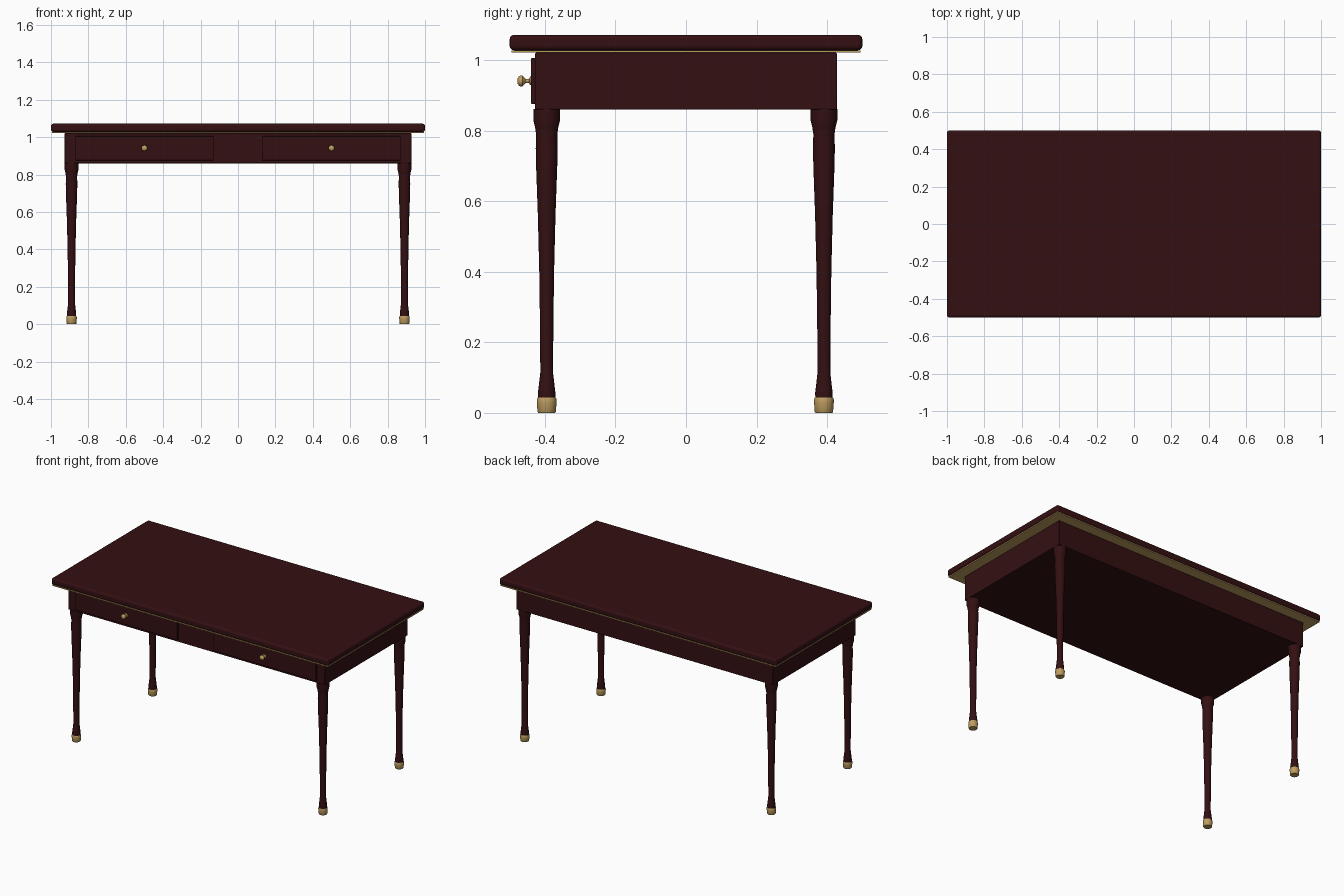
import bpy
import math

cube = bpy.data.objects.get("Cube")
if cube:
    bpy.data.objects.remove(cube, do_unlink=True)


def material(name, colour, rough):
    m = bpy.data.materials.new(name)
    m.use_nodes = True
    m.diffuse_color = (*colour, 1)
    bsdf = m.node_tree.nodes["Principled BSDF"]
    bsdf.inputs["Base Color"].default_value = (*colour, 1)
    bsdf.inputs["Roughness"].default_value = rough
    return m


WOOD = material("dark mahogany", (0.034, 0.005, 0.006), 0.5)
BRASS = material("aged brass", (0.52, 0.34, 0.12), 0.4)


def box(name, x, y, z, mat, bevel=0, segments=3):
    """Box from (min, max) pairs, with optional rounded edges."""
    centre = [(a + b) / 2 for a, b in (x, y, z)]
    bpy.ops.mesh.primitive_cube_add(size=1, location=centre)
    ob = bpy.context.object
    ob.name = name
    ob.scale = [b - a for a, b in (x, y, z)]
    bpy.ops.object.transform_apply(location=False, rotation=False, scale=True)
    ob.data.materials.append(mat)
    if bevel:
        mod = ob.modifiers.new("rounded edges", "BEVEL")
        mod.width = bevel
        mod.segments = segments
        bpy.ops.object.shade_smooth_by_angle(angle=math.radians(35))
    return ob


def turned(name, profile, location, mat, sides=32, tilt=0):
    """Closed solid of revolution from (radius, height) points."""
    verts, faces = [], []
    for r, h in profile:
        for i in range(sides):
            a = 2 * math.pi * i / sides
            verts.append((r * math.cos(a), r * math.sin(a), h))
    for k in range(len(profile) - 1):
        for i in range(sides):
            j = (i + 1) % sides
            lo, hi = k * sides, (k + 1) * sides
            faces.append((lo + i, lo + j, hi + j, hi + i))
    faces.append(tuple(reversed(range(sides))))
    faces.append(tuple(range(len(verts) - sides, len(verts))))
    mesh = bpy.data.meshes.new(name)
    mesh.from_pydata(verts, [], faces)
    mesh.materials.append(mat)
    ob = bpy.data.objects.new(name, mesh)
    bpy.context.collection.objects.link(ob)
    ob.location = location
    ob.rotation_euler.x = tilt
    bpy.ops.object.select_all(action="DESELECT")
    ob.select_set(True)
    bpy.context.view_layer.objects.active = ob
    bpy.ops.object.shade_smooth_by_angle(angle=math.radians(35))
    return ob


# Table top, brass trim beneath it and solid apron
box("table_top", (-1, 1), (-0.5, 0.5), (1.028, 1.072), WOOD, 0.013, 4)
box("brass_trim", (-0.994, 0.994), (-0.494, 0.494), (1.021, 1.028), BRASS)
box("apron", (-0.927, 0.927), (-0.428, 0.428), (0.86, 1.021), WOOD, 0.003, 2)

# Legs with brass feet
LEG = [(0.024, 0.04), (0.025, 0.055), (0.022, 0.08), (0.018, 0.115),
       (0.019, 0.25), (0.021, 0.4), (0.025, 0.56), (0.03, 0.7), (0.031, 0.75),
       (0.03, 0.79), (0.033, 0.81), (0.038, 0.83), (0.038, 0.862)]
FOOT = [(0.024, 0), (0.026, 0.003), (0.028, 0.03), (0.028, 0.038), (0.026, 0.043)]
for x, side in ((-0.89, "right"), (0.89, "left")):
    for y, end in ((-0.395, "front"), (0.391, "back")):
        turned(f"{end}_{side}_leg", LEG, (x, y, 0), WOOD)
        turned(f"{end}_{side}_foot", FOOT, (x, y, 0), BRASS)

# Drawer fronts and knobs
KNOB = [(0.012, 0), (0.012, 0.003), (0.006, 0.006), (0.006, 0.016), (0.010, 0.020),
        (0.015, 0.024), (0.016, 0.029), (0.014, 0.034), (0.008, 0.038), (0.002, 0.039)]
for s, side in ((-1, "right"), (1, "left")):
    box(f"{side}_drawer_front", (s * 0.5 - 0.37, s * 0.5 + 0.37),
        (-0.44, -0.426), (0.876, 1.006), WOOD, 0.003, 2)
    turned(f"{side}_drawer_knob", KNOB, (s * 0.5, -0.439, 0.941), BRASS,
           sides=24, tilt=math.pi / 2)
